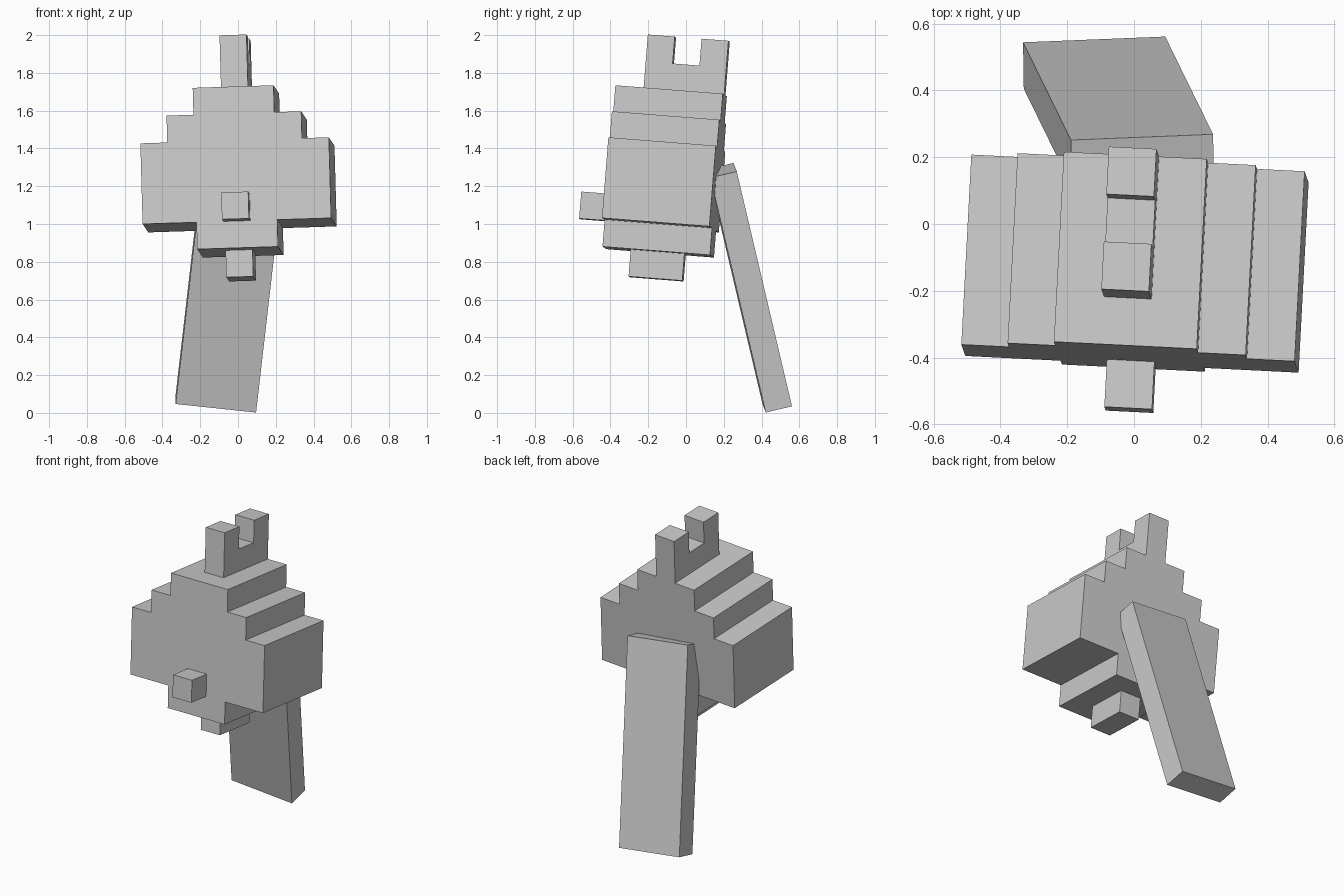
import bpy, bmesh
from mathutils import Matrix, Vector

cube = bpy.data.objects.get("Cube")
if cube:
    bpy.data.objects.remove(cube, do_unlink=True)

U = 0.1428  # edge of one block

grey = bpy.data.materials.new("plain grey")
grey.use_nodes = True
colour = (0.6, 0.6, 0.6, 1)
grey.diffuse_color = colour
grey.node_tree.nodes["Principled BSDF"].inputs["Base Color"].default_value = colour


def frame(origin, x_dir, y_dir):
    """Tilted block grid: origin corner, x and y directions, scaled to blocks."""
    x = Vector(x_dir).normalized()
    y = Vector(y_dir)
    y = (y - x * y.dot(x)).normalized()
    z = x.cross(y)
    rot = Matrix((x, y, z)).transposed().to_4x4()
    return Matrix.Translation(origin) @ rot @ Matrix.Scale(U, 4)


def prism(name, grid, profile, start, depth):
    """Extrude a closed profile of block coordinates, then place it on the grid."""
    bm = bmesh.new()
    face = bm.faces.new([bm.verts.new(start_point) for start_point in profile])
    top = bmesh.ops.extrude_face_region(bm, geom=[face])["geom"]
    moved = [v for v in top if isinstance(v, bmesh.types.BMVert)]
    bmesh.ops.translate(bm, verts=moved, vec=Vector(depth))
    bmesh.ops.translate(bm, verts=bm.verts, vec=Vector(start))
    bmesh.ops.transform(bm, matrix=grid, verts=bm.verts)
    bmesh.ops.recalc_face_normals(bm, faces=bm.faces)
    mesh = bpy.data.meshes.new(name)
    bm.to_mesh(mesh)
    bm.free()
    mesh.materials.append(grey)
    obj = bpy.data.objects.new(name, mesh)
    bpy.context.collection.objects.link(obj)
    return obj


def box(name, grid, corner, size):
    w, d, h = size
    return prism(name, grid, [(0, 0, 0), (w, 0, 0), (w, 0, h), (0, 0, h)],
                 corner, (0, d, 0))


head_grid = frame((-0.505, -0.395, 1.0), (0.998, -0.05, 0.032), (0.05, 0.995, -0.078))
tail_grid = frame((-0.33, 0.405, 0.047), (0.993, 0.04, -0.105), (-0.015, 0.97, 0.23))

# Stepped head: right half outline, mirrored about the middle
half = [(1.5, -1), (1.5, 0), (3.5, 0), (3.5, 3), (2.5, 3), (2.5, 4), (1.5, 4), (1.5, 5)]
outline = half + [(-x, z) for x, z in reversed(half)]
prism("head", head_grid, [(x, 0, z) for x, z in outline], (3.5, 0, 0), (0, 4, 0))

# Notched crest on top, flush with the back
notch = [(0, 0), (3, 0), (3, 2), (2, 2), (2, 1), (1, 1), (1, 2), (0, 2)]
prism("crest", head_grid, [(0, y, z) for y, z in notch], (3, 1, 5), (1, 0, 0))

# Nose and chin blocks
box("nose", head_grid, (3, -1, 0), (1, 1, 1))
box("chin", head_grid, (3, 1, -2), (1, 2, 1))

# Long slab hanging behind
box("back_slab", tail_grid, (0, 0, 0), (3, 1, 9))
